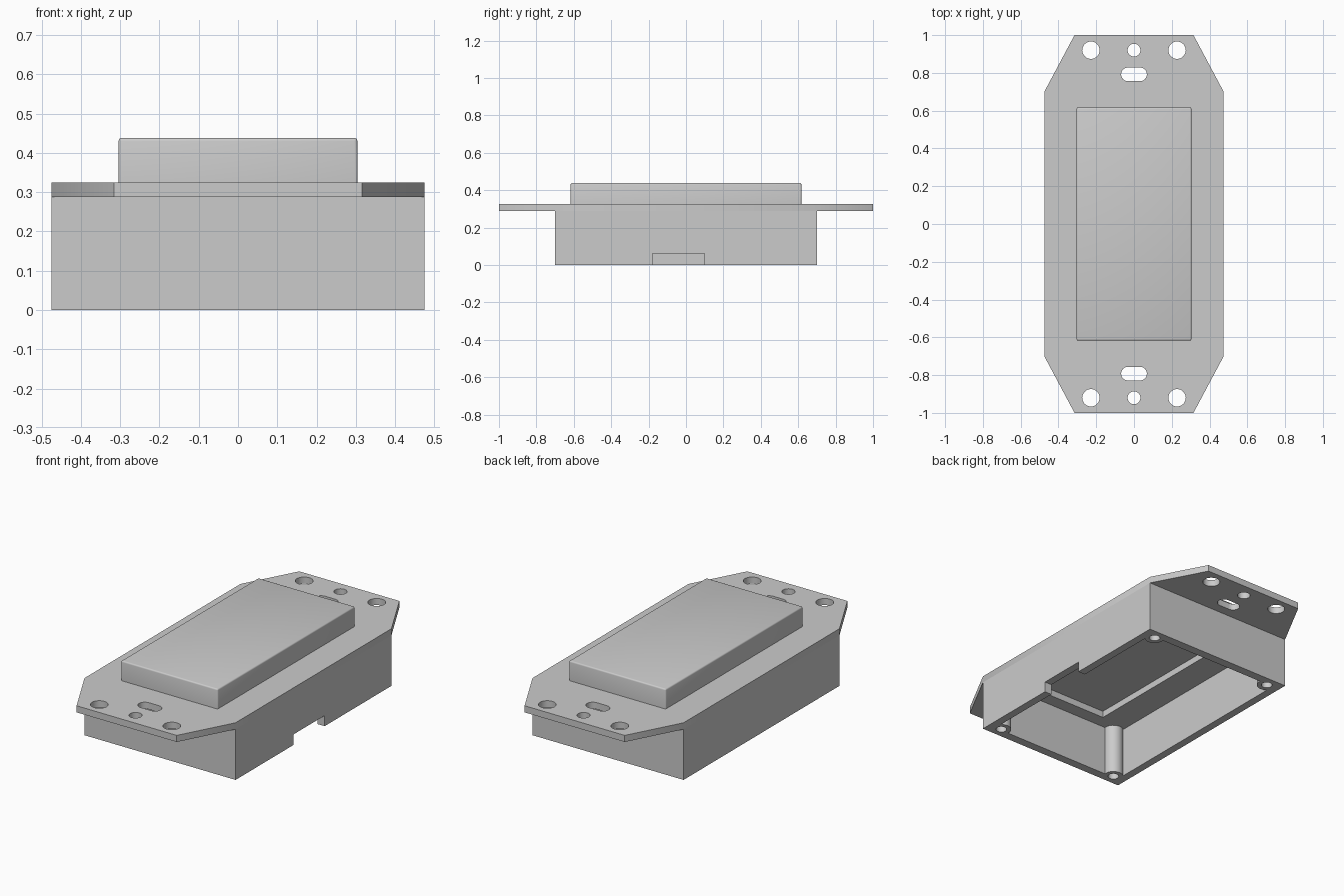
import bpy
import bmesh
from math import sin, cos, pi, radians

if "Cube" in bpy.data.objects:
    bpy.data.objects.remove(bpy.data.objects["Cube"], do_unlink=True)

# One plain grey for everything
grey = bpy.data.materials.new("light_grey")
grey.use_nodes = True
grey.diffuse_color = (0.6, 0.6, 0.6, 1)
grey.node_tree.nodes["Principled BSDF"].inputs["Base Color"].default_value = (0.6, 0.6, 0.6, 1)


def prism(name, outline, z0, z1):
    """Extrude a counter-clockwise xy outline from z0 to z1."""
    bm = bmesh.new()
    face = bm.faces.new([bm.verts.new((x, y, z0)) for x, y in outline])
    top = bmesh.ops.extrude_face_region(bm, geom=[face])["geom"]
    verts = [v for v in top if isinstance(v, bmesh.types.BMVert)]
    bmesh.ops.translate(bm, vec=(0, 0, z1 - z0), verts=verts)
    bmesh.ops.recalc_face_normals(bm, faces=bm.faces)
    mesh = bpy.data.meshes.new(name)
    bm.to_mesh(mesh)
    bm.free()
    mesh.materials.append(grey)
    ob = bpy.data.objects.new(name, mesh)
    bpy.context.collection.objects.link(ob)
    return ob


def rect(x0, x1, y0, y1):
    return [(x0, y0), (x1, y0), (x1, y1), (x0, y1)]


def disc(x, y, r, half_slot=0.0, n=32):
    """Circle outline, stretched to a rounded slot along x if half_slot is set."""
    pts = []
    for start, shift in ((-pi / 2, half_slot), (pi / 2, -half_slot)):
        count = n // 2 + (1 if half_slot else 0)
        for i in range(count):
            a = start + 2 * pi * i / n
            pts.append((x + shift + r * cos(a), y + r * sin(a)))
    return pts


def apply(ob, mod):
    bpy.ops.object.select_all(action="DESELECT")
    bpy.context.view_layer.objects.active = ob
    ob.select_set(True)
    bpy.ops.object.modifier_apply(modifier=mod.name)


def combine(ob, tool, operation="DIFFERENCE"):
    tool.hide_render = True
    mod = ob.modifiers.new("combine", "BOOLEAN")
    mod.operation = operation
    mod.solver = "EXACT"
    mod.object = tool
    apply(ob, mod)
    bpy.data.objects.remove(tool, do_unlink=True)


def smooth(ob):
    bpy.ops.object.select_all(action="DESELECT")
    bpy.context.view_layer.objects.active = ob
    ob.select_set(True)
    bpy.ops.object.shade_smooth_by_angle(angle=radians(30))


W, L = 0.475, 0.7            # half width and half length of the housing
PLATE_Z, PLATE_TOP = 0.2875, 0.325
corners = [(sx, sy) for sx in (-1, 1) for sy in (-1, 1)]

# Open-bottomed housing with corner screw bosses and a side notch
housing = prism("housing", rect(-W, W, -L, L), 0, PLATE_Z)
combine(housing, prism("cavity", rect(-W + 0.045, W - 0.045, -L + 0.05, L - 0.05), -0.1, 0.4))
for sx, sy in corners:
    combine(housing, prism("boss", disc(sx * 0.394, sy * 0.642, 0.053), 0, PLATE_Z), "UNION")
for sx, sy in corners:
    combine(housing, prism("screw_hole", disc(sx * 0.394, sy * 0.642, 0.029), -0.1, 0.22))
combine(housing, prism("notch", rect(0.41, 0.6, -0.18, 0.1), -0.1, 0.06))
smooth(housing)

# Mounting plate with tapered ends
plate = prism("mounting_plate",
              [(-0.315, -1), (0.315, -1), (W, -L), (W, L),
               (0.315, 1), (-0.315, 1), (-W, L), (-W, -L)], PLATE_Z, PLATE_TOP)
cuts = [rect(-0.262, 0.262, -0.573, 0.573)]
for s in (-1, 1):
    cuts += [disc(-0.228, s * 0.92, 0.046), disc(0.228, s * 0.92, 0.046),
             disc(0, s * 0.92, 0.034), disc(0, s * 0.792, 0.036, 0.032)]
for outline in cuts:
    combine(plate, prism("plate_cut", outline, 0.2, 0.4))
smooth(plate)

# Raised rocker paddle with softened edges
paddle = prism("rocker_paddle", rect(-0.304, 0.304, -0.617, 0.617), PLATE_TOP, 0.438)
bm = bmesh.new()
bm.from_mesh(paddle.data)
edges = [e for e in bm.edges if max(v.co.z for v in e.verts) > 0.4]
bmesh.ops.bevel(bm, geom=edges, offset=0.008, segments=3, profile=0.5, affect="EDGES")
bm.to_mesh(paddle.data)
bm.free()
smooth(paddle)
